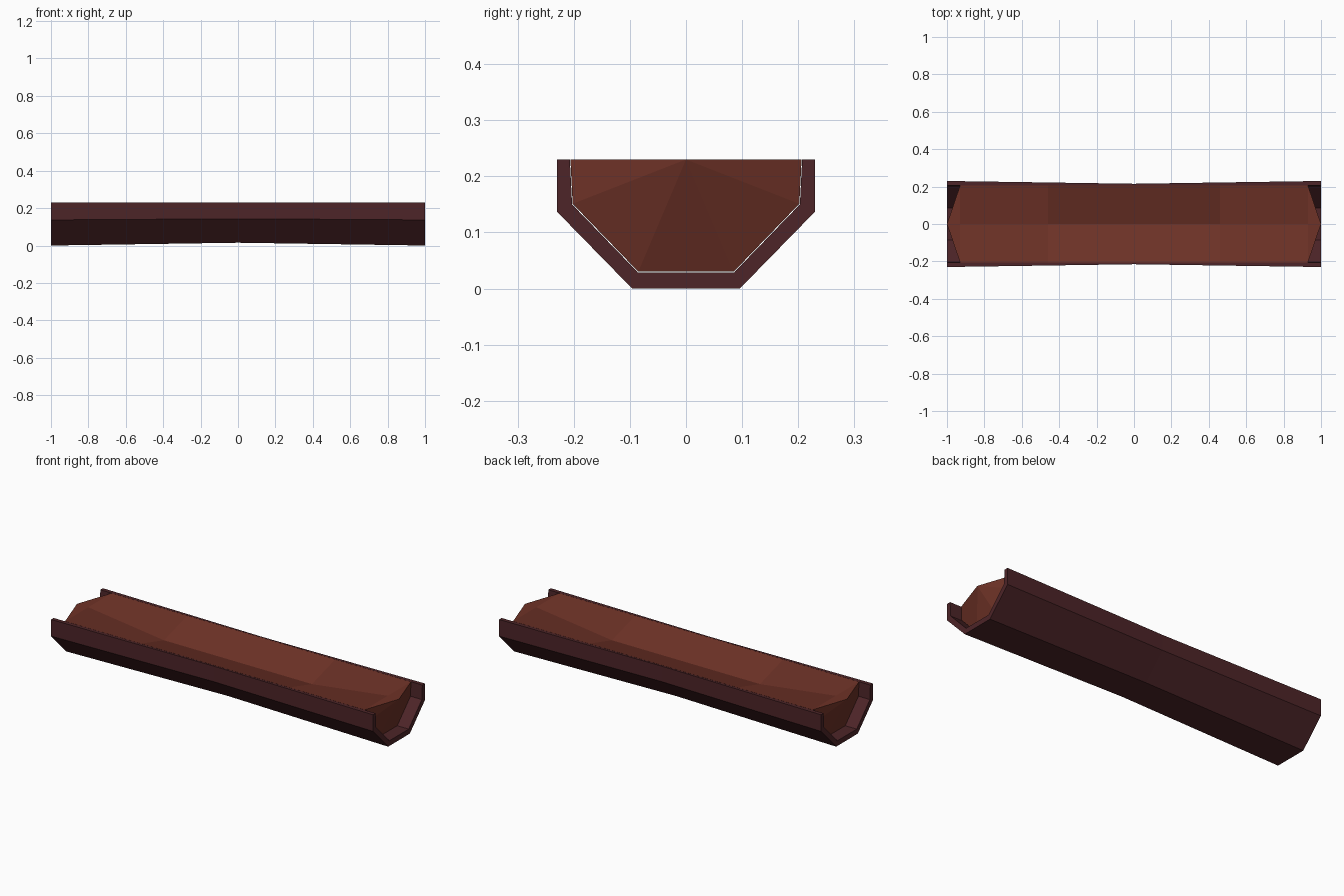
import bpy
import bmesh

cube = bpy.data.objects.get("Cube")
if cube:
    bpy.data.objects.remove(cube, do_unlink=True)

TOP = 0.23


def make_material(name, color):
    mat = bpy.data.materials.new(name)
    mat.use_nodes = True
    mat.diffuse_color = color
    mat.node_tree.nodes["Principled BSDF"].inputs["Base Color"].default_value = color
    return mat


def mirrored(half):
    """Closed ring order: front half downwards, then back half upwards."""
    return [(-y, z) for y, z in half] + [(y, z) for y, z in reversed(half)]


def add_ring(bm, x, profile):
    return [bm.verts.new((x, y, z)) for y, z in profile]


def bridge(bm, rings, closed=True):
    for a, b in zip(rings, rings[1:]):
        count = len(a)
        for i in range(count if closed else count - 1):
            j = (i + 1) % count
            bm.faces.new((a[i], a[j], b[j], b[i]))


def finish(bm, name, mat):
    bmesh.ops.recalc_face_normals(bm, faces=bm.faces)
    mesh = bpy.data.meshes.new(name)
    bm.to_mesh(mesh)
    bm.free()
    mesh.materials.append(mat)
    obj = bpy.data.objects.new(name, mesh)
    bpy.context.collection.objects.link(obj)
    return obj


shell_mat = make_material("dark maroon", (0.074, 0.018, 0.021, 1))
fill_mat = make_material("red brown", (0.156, 0.032, 0.020, 1))

# Trough shell: outer wall pinched at mid length, straight inner wall
outer = mirrored([(0.23, TOP), (0.23, 0.137), (0.096, 0.0)])
inner = mirrored([(0.207, TOP), (0.203, 0.15), (0.086, 0.029)])
bm = bmesh.new()
rings = []
for x, pinch in ((-1, 1), (0, 0.935), (1, 1)):
    wall = [(y * pinch, TOP - (TOP - z) * pinch) for y, z in outer]
    rings.append(add_ring(bm, x, wall + inner[::-1]))
bridge(bm, rings)
half = len(outer)
for ring in (rings[0], rings[-1]):
    for i in range(half - 1):
        bm.faces.new((ring[i], ring[i + 1], ring[-2 - i], ring[-1 - i]))
finish(bm, "trough_shell", shell_mat)

# Filling: shallow valley along the middle, pointed undercut ends
section = mirrored([(0.206, TOP), (0.202, 0.151), (0.085, 0.03)])
bm = bmesh.new()
rings = []
for x, valley in ((-0.93, TOP), (-0.46, 0.17), (0.46, 0.17), (0.93, TOP)):
    rings.append(add_ring(bm, x, section + [(0, valley)]))
bridge(bm, rings)
for ring, x in ((rings[0], -1), (rings[-1], 1)):
    tip = bm.verts.new((x, 0, TOP))
    for i, v in enumerate(ring):
        bm.faces.new((v, ring[(i + 1) % len(ring)], tip))
finish(bm, "trough_filling", fill_mat)
